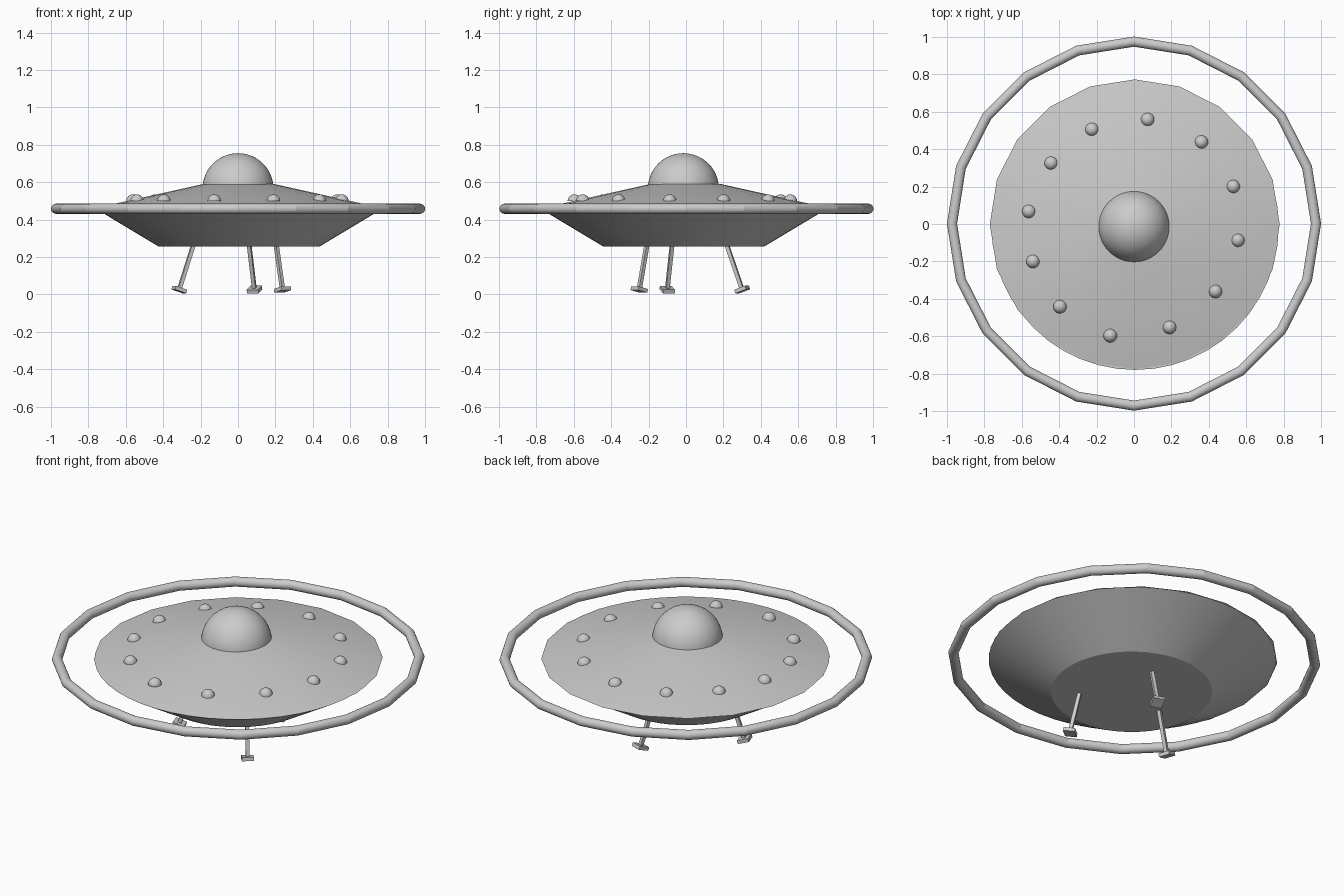
import bpy, bmesh, math
from mathutils import Vector

if "Cube" in bpy.data.objects:
    bpy.data.objects.remove(bpy.data.objects["Cube"])


def finish(name, angle=None):
    """Name the active object and optionally smooth it."""
    ob = bpy.context.object
    ob.name = name
    if angle:
        bpy.ops.object.shade_smooth_by_angle(angle=math.radians(angle))
    return ob


def frustum(name, sides, r_low, r_high, z_low, z_high, x, y):
    bpy.ops.mesh.primitive_cone_add(vertices=sides, radius1=r_low, radius2=r_high,
                                    depth=z_high - z_low,
                                    location=(x, y, (z_low + z_high) / 2))
    return finish(name, 30)


def half_ball(name, r, loc, segs, rings):
    """Closed hemisphere, flat side down."""
    bpy.ops.mesh.primitive_uv_sphere_add(segments=segs, ring_count=rings, radius=r, location=loc)
    ob = finish(name)
    bm = bmesh.new()
    bm.from_mesh(ob.data)
    cut = bmesh.ops.bisect_plane(bm, geom=bm.verts[:] + bm.edges[:] + bm.faces[:], dist=1e-5,
                                 plane_co=(0, 0, 0), plane_no=(0, 0, 1), clear_inner=True)
    rim = [g for g in cut["geom_cut"] if isinstance(g, bmesh.types.BMEdge)]
    bmesh.ops.holes_fill(bm, edges=rim)
    bm.to_mesh(ob.data)
    bm.free()
    return finish(name, 30)


def bar(name, centre, direction, size):
    """Box whose local z runs along direction."""
    bpy.ops.mesh.primitive_cube_add(size=1, location=centre)
    ob = finish(name)
    ob.scale = size
    ob.rotation_mode = 'QUATERNION'
    ob.rotation_quaternion = Vector(direction).to_track_quat('Z', 'Y')
    return ob


# Outer floating ring, 20 straight pieces
bpy.ops.mesh.primitive_torus_add(major_segments=20, minor_segments=32, major_radius=0.973,
                                 minor_radius=0.027, location=(0, 0.002, 0.458))
finish("outer_ring", 15)

# Saucer hull
frustum("upper_hull", 20, 0.775, 0.19, 0.46, 0.59, 0.004, -0.002)
frustum("lower_hull", 48, 0.432, 0.768, 0.257, 0.459, 0.006, -0.012)

# Cockpit dome
half_ball("cockpit_dome", 0.19, (0, -0.014, 0.565), 48, 24)

# Lamps around the upper hull
lamps = [(0.073, 0.558), (0.36, 0.438), (0.53, 0.20), (0.555, -0.087), (0.435, -0.36),
         (0.19, -0.552), (-0.127, -0.597), (-0.396, -0.442), (-0.54, -0.20),
         (-0.562, 0.067), (-0.443, 0.325), (-0.225, 0.505)]
for i, (x, y) in enumerate(lamps):
    half_ball(f"lamp_{i + 1}", 0.036, (x, y, 0.499), 24, 12)

# Three splayed legs with square feet
legs = [((-0.24, -0.075), (-0.314, -0.10)),
        ((0.06, 0.22), (0.088, 0.30)),
        ((0.205, -0.21), (0.238, -0.25))]
for i, (top, foot) in enumerate(legs):
    a = Vector((*top, 0.26))
    b = Vector((*foot, 0.026))
    up = (a - b).normalized()
    a += up * 0.03
    bar(f"leg_{i + 1}", (a + b) / 2, up, (0.02, 0.02, (a - b).length))
    bar(f"foot_{i + 1}", b, up, (0.065, 0.065, 0.02))
